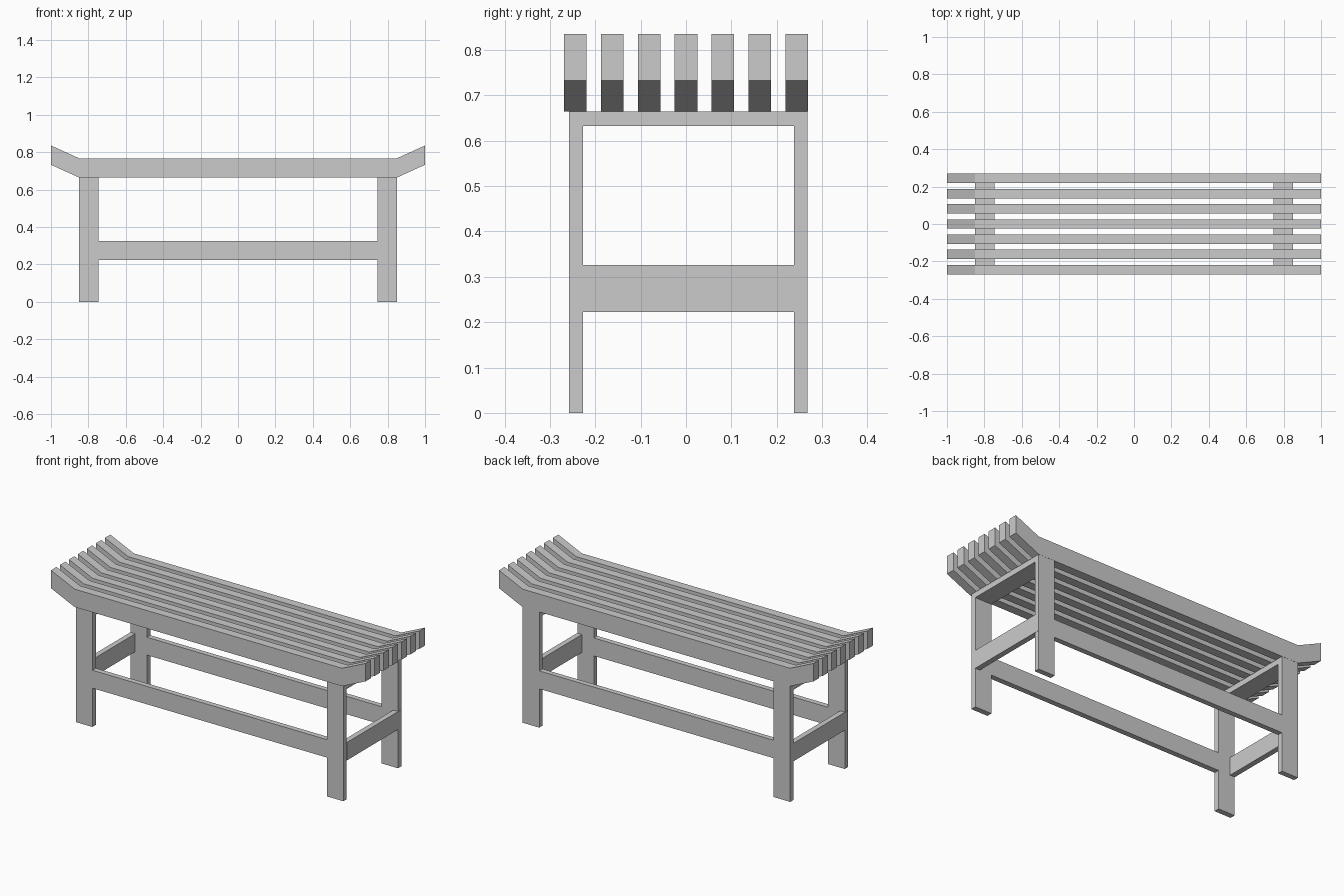
import bpy, bmesh

if "Cube" in bpy.data.objects:
    bpy.data.objects.remove(bpy.data.objects["Cube"])


def finish(name, bm):
    bmesh.ops.recalc_face_normals(bm, faces=bm.faces)
    mesh = bpy.data.meshes.new(name)
    bm.to_mesh(mesh)
    bm.free()
    obj = bpy.data.objects.new(name, mesh)
    bpy.context.collection.objects.link(obj)
    return obj


def box(name, x, y, z):
    bm = bmesh.new()
    bmesh.ops.create_cube(bm, size=1)
    for v in bm.verts:
        for i, (lo, hi) in enumerate((x, y, z)):
            v.co[i] = hi if v.co[i] > 0 else lo
    return finish(name, bm)


def slat(name, y0, y1):
    # straight board with both ends bent upward
    stations = [(-1, 0.733), (-0.85, 0.665), (0.85, 0.665), (1, 0.733)]
    bm = bmesh.new()
    rings = [[bm.verts.new((x, y, z + dz)) for y, dz in
              ((y0, 0), (y1, 0), (y1, BOARD), (y0, BOARD))] for x, z in stations]
    for a, b in zip(rings, rings[1:]):
        for i in range(4):
            j = (i + 1) % 4
            bm.faces.new((a[i], a[j], b[j], b[i]))
    bm.faces.new(rings[0])
    bm.faces.new(rings[-1])
    return finish(name, bm)


BOARD = 0.103
TOP = 0.665
X_IN, X_OUT = 0.745, 0.85
SIDES = {"front": (-0.258, -0.227), "back": (0.238, 0.268)}
RAIL_Z = (0.223, 0.326)

# Seat slats
for i in range(7):
    yc = (i - 3) * 0.0813
    slat(f"seat_slat_{i + 1}", yc - 0.025, yc + 0.025)

# Legs and long lower rails
for side, y in SIDES.items():
    box(f"{side}_left_leg", (-X_OUT, -X_IN), y, (0, TOP))
    box(f"{side}_right_leg", (X_IN, X_OUT), y, (0, TOP))
    box(f"{side}_lower_rail", (-X_IN, X_IN), y, RAIL_Z)

# Flat seat supports between the leg tops
for side, x in (("left", (-X_OUT, -X_IN)), ("right", (X_IN, X_OUT))):
    box(f"{side}_seat_support", x, (-0.227, 0.238), (0.633, TOP))

# End stretchers, flush with the outer leg edges and lapping one leg each
box("left_stretcher", (-X_OUT - 0.001, -X_OUT + 0.03), (-0.257, 0.238), RAIL_Z)
box("right_stretcher", (X_OUT - 0.03, X_OUT + 0.001), (-0.227, 0.267), RAIL_Z)
